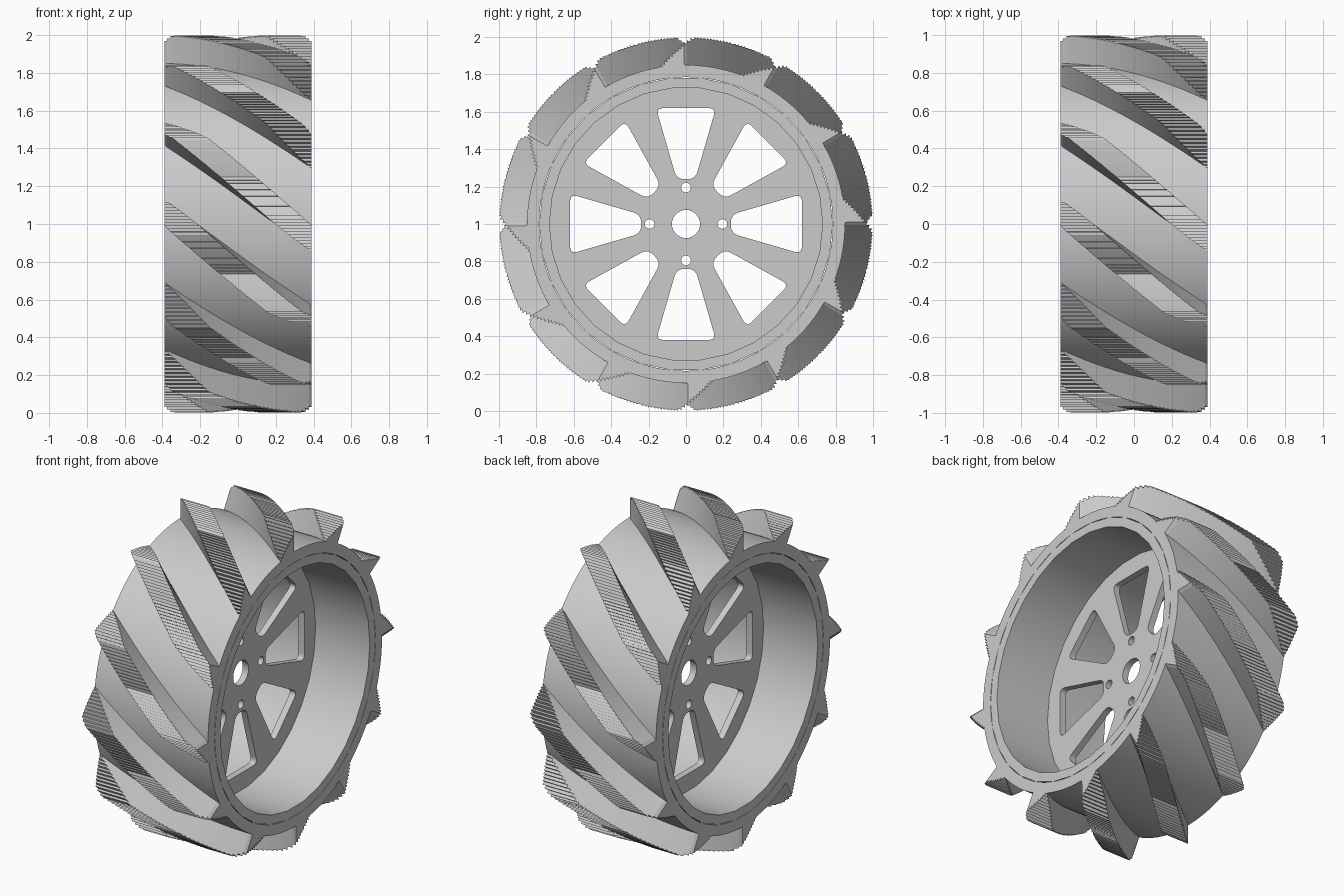
import bpy, bmesh
from math import sin, cos, radians, pi
from mathutils import Vector

if "Cube" in bpy.data.objects:
    bpy.data.objects.remove(bpy.data.objects["Cube"])

HALF = 0.39      # half the wheel width
CZ = 1.0         # axle height


def circle(r, n, cx=0, cy=0):
    return [(cx + r * cos(2 * pi * i / n), cy + r * sin(2 * pi * i / n)) for i in range(n)]


def rounded(pts, rad, n=5):
    """Polygon with corners softened by small quadratic arcs."""
    out = []
    for i, p in enumerate(pts):
        p = Vector(p)
        a = p + (Vector(pts[i - 1]) - p).normalized() * rad
        b = p + (Vector(pts[(i + 1) % len(pts)]) - p).normalized() * rad
        for k in range(n + 1):
            t = k / n
            out.append(tuple(a * (1 - t) ** 2 + p * 2 * t * (1 - t) + b * t * t))
    return out


def turn(pts, a):
    return [(x * cos(a) - y * sin(a), x * sin(a) + y * cos(a)) for x, y in pts]


def plate(name, loops, depth):
    """Filled outline with holes, extruded along the axle."""
    cu = bpy.data.curves.new(name, 'CURVE')
    cu.dimensions = '2D'
    cu.fill_mode = 'BOTH'
    cu.extrude = depth
    for pts in loops:
        s = cu.splines.new('POLY')
        s.points.add(len(pts) - 1)
        for q, (x, y) in zip(s.points, pts):
            q.co = (x, y, 0, 1)
        s.use_cyclic_u = True
    ob = bpy.data.objects.new(name, cu)
    bpy.context.collection.objects.link(ob)
    ob.rotation_euler = (pi / 2, 0, pi / 2)
    ob.location = (0, 0, CZ)
    bpy.ops.object.select_all(action='DESELECT')
    ob.select_set(True)
    bpy.context.view_layer.objects.active = ob
    bpy.ops.object.convert(target='MESH')
    ob = bpy.context.object
    bm = bmesh.new()
    bm.from_mesh(ob.data)
    bmesh.ops.remove_doubles(bm, verts=bm.verts, dist=1e-5)
    bmesh.ops.recalc_face_normals(bm, faces=bm.faces)
    bm.to_mesh(ob.data)
    bm.free()
    bpy.ops.object.shade_smooth_by_angle(angle=radians(30))
    return ob


# Tyre drum and the coarser rim ring inside it
plate("tyre_drum", [circle(0.85, 120), circle(0.785, 120)], HALF)
plate("rim_ring", [circle(0.785, 30), circle(0.73, 30)], HALF)

# Spoked disc with eight windows, axle hole and four bolt holes
window = rounded([(-0.05, 0.24), (0.05, 0.24), (0.16, 0.62), (-0.16, 0.62)], 0.042)
holes = [turn(window, i * pi / 4) for i in range(8)]
holes += [circle(0.075, 32)]
holes += [circle(0.026, 20, 0.195 * cos(i * pi / 2), 0.195 * sin(i * pi / 2)) for i in range(4)]
plate("wheel_disc", [circle(0.735, 30)] + holes, 0.02)

# Helical stepped lugs
LOW, HIGH, RATE = 29.3, 38.7, 50.0   # flank angles at the left edge, degrees per unit of width
T0, T1 = LOW - RATE * 2 * HALF, HIGH
STEPS = 48


def top_radius(t):
    d = min(t - T0, T1 - t)          # falls away towards both tips
    return 0.85 + 0.15 * min(1, max(0, d / 12))


def clamp(x):
    return max(-HALF, min(HALF, x))


stations = []
for i in range(STEPS):
    t0 = T0 + (T1 - T0) * i / STEPS
    t1 = T0 + (T1 - T0) * (i + 1) / STEPS
    r = top_radius((t0 + t1) / 2)
    tooth = 0.008
    if i < STEPS / 2:
        stations += [(t0, r), (t1, r - tooth)]
    else:
        stations += [(t0, r - tooth), (t1, r)] if r > 0.999 else [(t0, r), (t1, r)]

bm = bmesh.new()
for lug in range(12):
    prev = None
    for t, r in stations:
        xa = clamp((LOW - t) / RATE - HALF)
        xb = clamp((HIGH - t) / RATE - HALF)
        a = radians(t + 30 * lug)
        ring = [bm.verts.new((x, -q * cos(a), CZ + q * sin(a)))
                for x, q in ((xa, 0.84), (xa, r), (xb, r), (xb, 0.84))]
        if prev:
            for k in range(4):
                m = (k + 1) % 4
                bm.faces.new((prev[k], prev[m], ring[m], ring[k]))
        else:
            bm.faces.new(ring)
        prev = ring
    bm.faces.new(prev)
bmesh.ops.remove_doubles(bm, verts=bm.verts, dist=1e-5)
bmesh.ops.dissolve_degenerate(bm, edges=bm.edges, dist=1e-5)
bmesh.ops.recalc_face_normals(bm, faces=bm.faces)
me = bpy.data.meshes.new("tread_lugs")
bm.to_mesh(me)
bm.free()
bpy.context.collection.objects.link(bpy.data.objects.new("tread_lugs", me))
